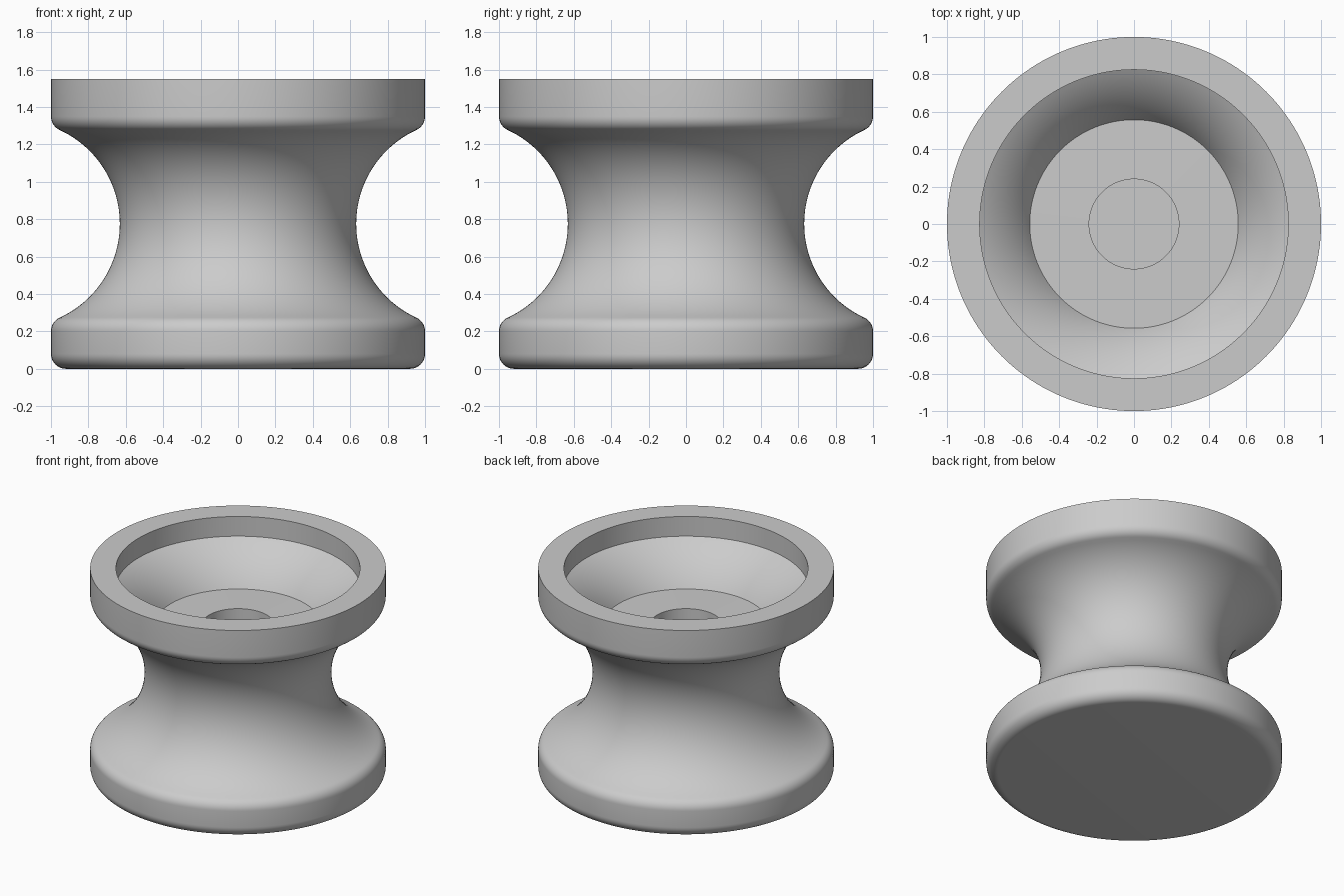
import bpy, bmesh
from math import sin, cos, radians, atan2, degrees, sqrt, pi
from mathutils import Vector

cube = bpy.data.objects.get("Cube")
if cube:
    bpy.data.objects.remove(cube, do_unlink=True)

HEIGHT = 1.55
MID = HEIGHT / 2
GROOVE_X, GROOVE_R = 1.184, 0.552    # centre and radius of the waist arc
FILLET = 0.08
WALL = 0.17                          # thickness between waist and dish
HOLE_R, HOLE_Z, FLOOR_Z = 0.24, 0.4, 1.135


def arc(cx, cz, r, a0, a1, n):
    """Points along an arc, angles in degrees from +x towards +z."""
    steps = [radians(a0 + (a1 - a0) * i / n) for i in range(n + 1)]
    return [(cx + r * cos(a), cz + r * sin(a)) for a in steps]


def concentric_angle(x, z):
    return degrees(atan2(z - MID, x - GROOVE_X)) % 360


def lathe(name, profile, material, steps=160):
    """Spin a profile of (radius, height) points about the z axis."""
    bm = bmesh.new()
    verts = [bm.verts.new((x, 0, z)) for x, z in profile]
    edges = [bm.edges.new(pair) for pair in zip(verts, verts[1:])]
    bmesh.ops.spin(bm, geom=verts + edges, cent=(0, 0, 0), axis=(0, 0, 1),
                   angle=2 * pi, steps=steps)
    bmesh.ops.remove_doubles(bm, verts=bm.verts[:], dist=1e-5)
    bmesh.ops.recalc_face_normals(bm, faces=bm.faces[:])
    mesh = bpy.data.meshes.new(name)
    bm.to_mesh(mesh)
    bm.free()
    mesh.materials.append(material)
    obj = bpy.data.objects.new(name, mesh)
    bpy.context.collection.objects.link(obj)
    bpy.ops.object.select_all(action='DESELECT')
    obj.select_set(True)
    bpy.context.view_layer.objects.active = obj
    bpy.ops.object.shade_smooth_by_angle(angle=radians(30))
    return obj


grey = bpy.data.materials.new("plain grey")
grey.use_nodes = True
colour = (0.6, 0.6, 0.6, 1)
grey.diffuse_color = colour
grey.node_tree.nodes["Principled BSDF"].inputs["Base Color"].default_value = colour

# Fillets blend the waist arc into the two straight flanges
fx = 1 - FILLET
fz = sqrt((GROOVE_R + FILLET) ** 2 - (GROOVE_X - fx) ** 2)
blend = degrees(atan2(fz, GROOVE_X - fx))

# Outside: rounded base, lower flange, waist, upper flange
outside = [(0, 0)]
outside += arc(fx, FILLET, FILLET, -90, 0, 10)
outside += arc(fx, MID - fz, FILLET, 0, blend, 8)
outside += arc(GROOVE_X, MID, GROOVE_R, 180 + blend, 180 - blend, 48)[1:]
outside += arc(fx, MID + fz, FILLET, -blend, 0, 8)[1:]

# Inside: flat rim, straight lip, curved dish, floor and screw hole
inside = [(1, HEIGHT), (0.825, HEIGHT)]
inside += arc(GROOVE_X, MID, GROOVE_R + WALL,
              concentric_angle(0.825, 1.405),
              concentric_angle(0.555, FLOOR_Z), 16)
inside += [(HOLE_R, FLOOR_Z), (HOLE_R, HOLE_Z), (0, HOLE_Z)]

lathe("knob_body", outside + inside, grey)
